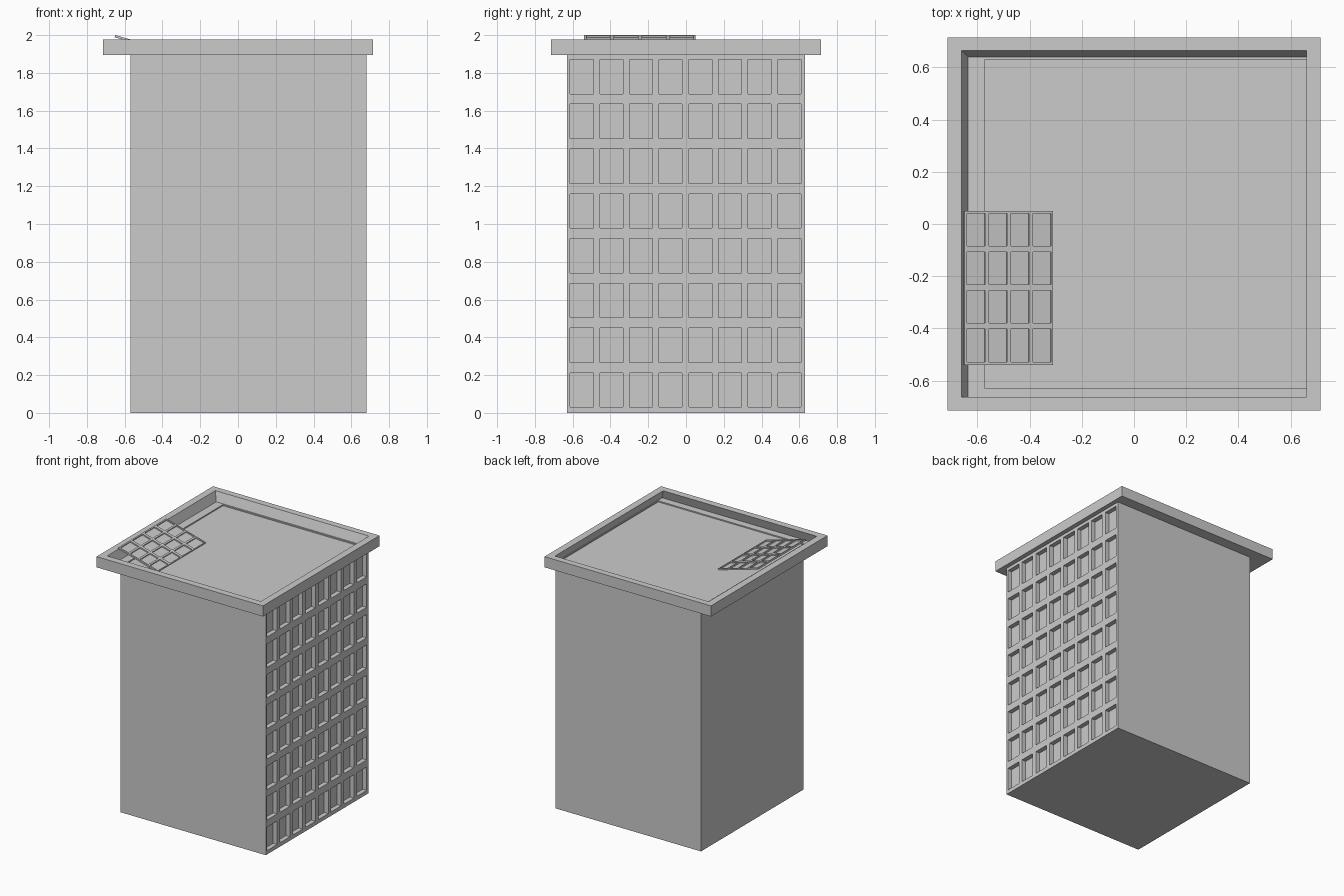
import bpy, bmesh
from math import atan2, hypot
from mathutils import Matrix

cube = bpy.data.objects.get("Cube")
if cube:
    bpy.data.objects.remove(cube, do_unlink=True)

grey = bpy.data.materials.new("plain_grey")
grey.use_nodes = True
colour = (0.6, 0.6, 0.6, 1)
grey.diffuse_color = colour
grey.node_tree.nodes["Principled BSDF"].inputs["Base Color"].default_value = colour


def finish(name, bm, matrix=Matrix()):
    bmesh.ops.recalc_face_normals(bm, faces=bm.faces)
    mesh = bpy.data.meshes.new(name)
    bm.to_mesh(mesh)
    bm.free()
    mesh.materials.append(grey)
    obj = bpy.data.objects.new(name, mesh)
    obj.matrix_world = matrix
    bpy.context.collection.objects.link(obj)


def cuts(start, end, first, size, pitch, count):
    """Grid lines: the two ends, and both sides of each opening."""
    lines = [start]
    for i in range(count):
        lines += [first + i * pitch, first + i * pitch + size]
    return lines + [end]


def recessed_slab(name, us, vs, thickness, depth, matrix):
    """Slab whose +z face holds a grid of sunken rectangles."""
    bm = bmesh.new()
    grid = [[bm.verts.new((u, v, 0)) for v in vs] for u in us]
    panes = []
    for i in range(len(us) - 1):
        for j in range(len(vs) - 1):
            face = bm.faces.new((grid[i][j], grid[i + 1][j],
                                 grid[i + 1][j + 1], grid[i][j + 1]))
            if i % 2 and j % 2:
                panes.append(face)
    rim = [e for e in bm.edges if e.is_boundary]
    # slab sides and back
    made = bmesh.ops.extrude_edge_only(bm, edges=rim)["geom"]
    bmesh.ops.translate(bm, vec=(0, 0, -thickness),
                        verts=[g for g in made if isinstance(g, bmesh.types.BMVert)])
    bmesh.ops.holes_fill(bm, edges=[e for e in bm.edges if e.is_boundary], sides=0)
    # sunken panes
    made = bmesh.ops.extrude_discrete_faces(bm, faces=panes)["faces"]
    bmesh.ops.translate(bm, vec=(0, 0, -depth),
                        verts=[v for f in made for v in f.verts])
    finish(name, bm, matrix)


# Tower with eight by eight windows sunk into its right wall
wall = Matrix(((0, 0, 1, 0.68), (1, 0, 0, 0), (0, 1, 0, 0), (0, 0, 0, 1)))
recessed_slab("tower", cuts(-0.63, 0.63, -0.613, 0.122, 0.157, 8),
              cuts(0, 1.895, 0.03, 0.182, 0.237, 8), 1.25, 0.035, wall)

# Overhanging roof tray: successive rectangles bridged from underside to floor
bm = bmesh.new()
loops = []
for x0, x1, y0, y1, z in ((-0.715, 0.715, -0.715, 0.715, 1.895),
                          (-0.715, 0.715, -0.715, 0.715, 1.978),
                          (-0.66, 0.66, -0.662, 0.665, 1.978),
                          (-0.635, 0.685, -0.687, 0.64, 1.907),
                          (-0.57, 0.68, -0.63, 0.63, 1.907),
                          (-0.57, 0.68, -0.63, 0.63, 1.898)):
    loops.append([bm.verts.new(p) for p in
                  ((x0, y0, z), (x1, y0, z), (x1, y1, z), (x0, y1, z))])
for low, high in zip(loops, loops[1:]):
    for k in range(4):
        n = (k + 1) % 4
        bm.faces.new((low[k], low[n], high[n], high[k]))
bm.faces.new(loops[0])
bm.faces.new(loops[-1])
finish("roof_tray", bm)

# Tilted roof panel with four by four cells, leaning on the left-hand rim
drop, run = 0.095, 0.34
length = hypot(drop, run)
place = Matrix.Translation((-0.65, -0.54, 2.0)) @ Matrix.Rotation(atan2(drop, run), 4, 'Y')
recessed_slab("roof_panel", cuts(0, length, 0.01, 0.073, 0.0875, 4),
              cuts(0, 0.59, 0.012, 0.125, 0.148, 4), 0.012, 0.009, place)
